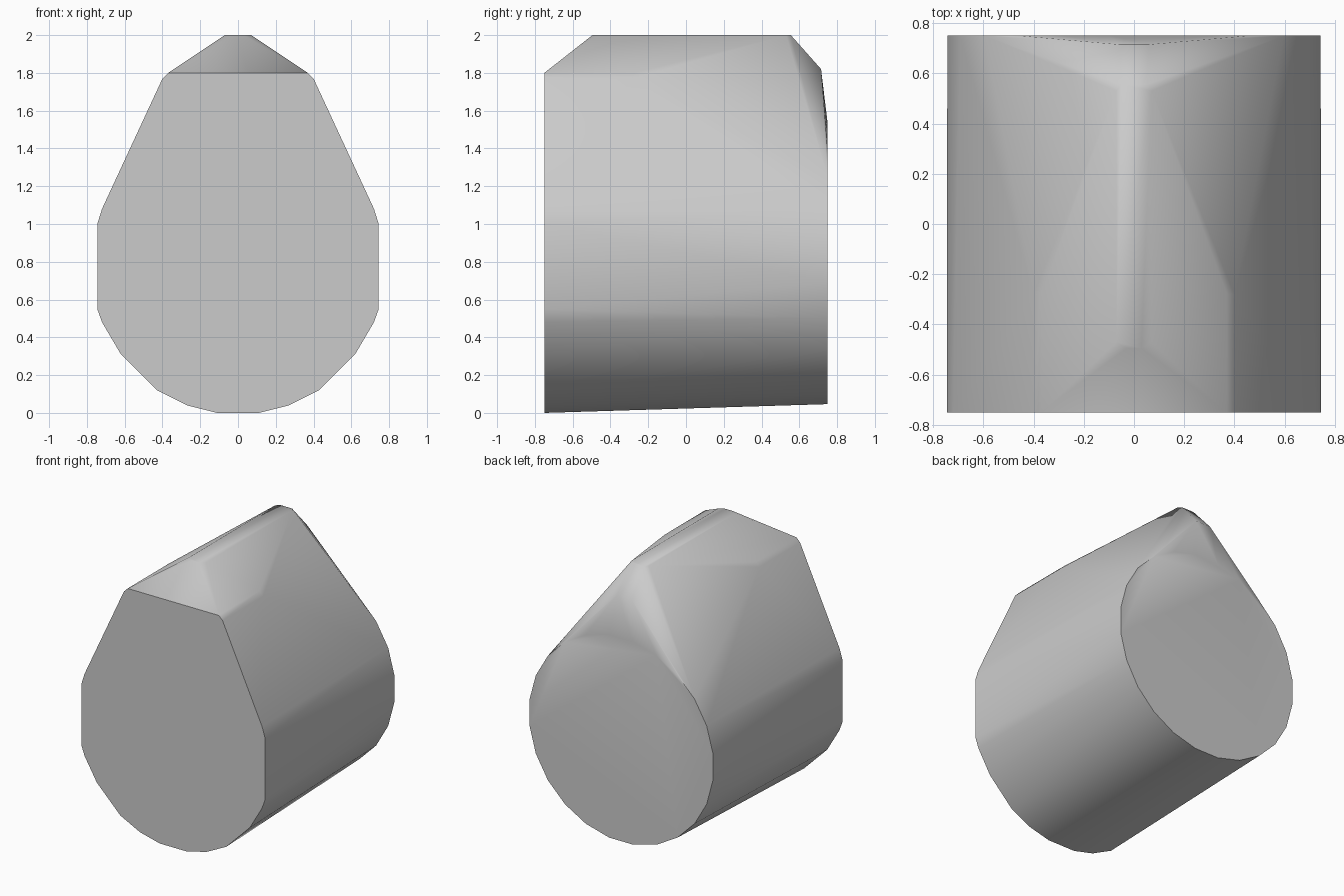
import bpy, bmesh, math

if "Cube" in bpy.data.objects:
    bpy.data.objects.remove(bpy.data.objects["Cube"])

grey = bpy.data.materials.new("plain grey")
grey.use_nodes = True
colour = (0.6, 0.6, 0.6, 1)
grey.diffuse_color = colour
grey.node_tree.nodes["Principled BSDF"].inputs["Base Color"].default_value = colour

HALF = 0.75


def mirrored(points):
    """Each point together with its twin across x = 0."""
    return [(s * x, y, z) for x, y, z in points for s in (1, -1)]


# front cap: half of the egg-shaped outline
outline = [(0.11, 0), (0.27, 0.04), (0.43, 0.12), (0.62, 0.31), (0.72, 0.48),
           (0.745, 0.55), (0.745, 1.0), (0.72, 1.08), (0.40, 1.77), (0.37, 1.80)]
points = mirrored([(x, -HALF, z) for x, z in outline])

# back cap: a smaller round outline
SIDES = 24
for i in range(SIDES):
    a = 2 * math.pi * (i + 0.5) / SIDES
    points.append((HALF * math.cos(a), HALF, 0.79 + HALF * math.sin(a)))

# shoulders, narrow ridge on top, and the knuckle behind it
points += mirrored([(0.40, -0.28, 1.77), (0.37, -0.28, 1.80)])
points += mirrored([(0.07, -0.47, 2), (0.03, -0.495, 2),
                    (0.07, 0.53, 2), (0.05, 0.555, 2)])
points += mirrored([(0.06, 0.715, 1.82)])

# skin all of the outlines with one convex shell
bm = bmesh.new()
for p in points:
    bm.verts.new(p)
hull = bmesh.ops.convex_hull(bm, input=bm.verts)
loose = {g for g in hull["geom_interior"] + hull["geom_unused"]
         if isinstance(g, bmesh.types.BMVert) and g.is_valid}
bmesh.ops.delete(bm, geom=list(loose), context="VERTS")
bmesh.ops.dissolve_limit(bm, angle_limit=math.radians(0.5),
                         verts=bm.verts, edges=bm.edges)
bmesh.ops.recalc_face_normals(bm, faces=bm.faces)
mesh = bpy.data.meshes.new("rounded_body")
bm.to_mesh(mesh)
bm.free()
mesh.materials.append(grey)

body = bpy.data.objects.new("rounded_body", mesh)
bpy.context.collection.objects.link(body)
bpy.ops.object.select_all(action="DESELECT")
body.select_set(True)
bpy.context.view_layer.objects.active = body
bpy.ops.object.shade_smooth_by_angle(angle=math.radians(50))
